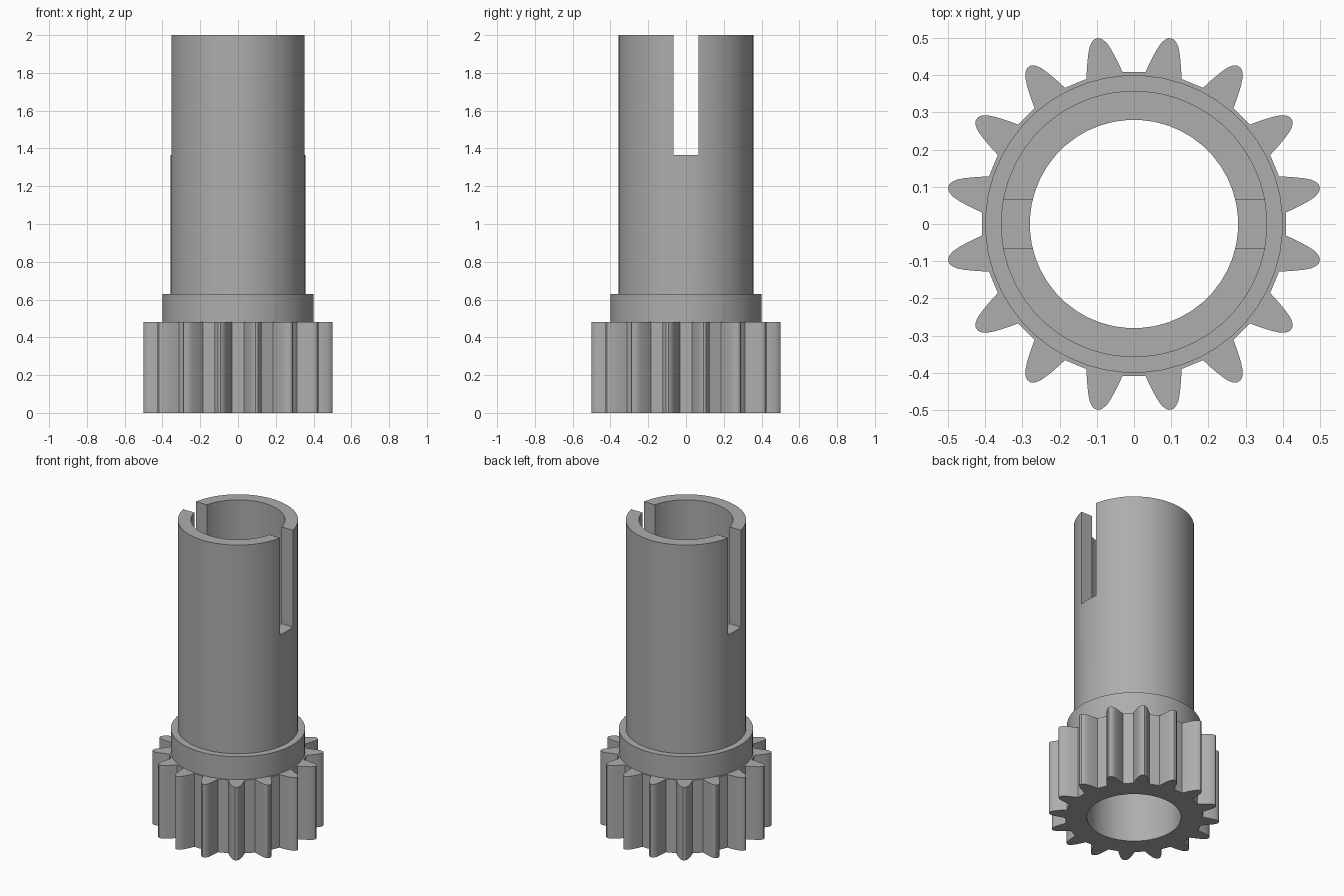
import bpy
import bmesh
from math import cos, sin, pi, atan2, hypot, radians

cube = bpy.data.objects.get("Cube")
if cube:
    bpy.data.objects.remove(cube, do_unlink=True)

BORE = 0.28
GEAR_TOP = 0.48
COLLAR_TOP = 0.63
SLOT_FLOOR = 1.365
HEIGHT = 2.0
TEETH = 16
SEGMENTS = 48

grey = bpy.data.materials.new("plain grey")
grey.use_nodes = True
colour = (0.42, 0.42, 0.42, 1)
grey.diffuse_color = colour
grey.node_tree.nodes["Principled BSDF"].inputs["Base Color"].default_value = colour


def ring_solid(name, rings):
    """Closed solid from matching rings of points; the last joins the first."""
    bm = bmesh.new()
    loops = [[bm.verts.new(p) for p in ring] for ring in rings]
    count = len(loops[0])
    for i, loop in enumerate(loops):
        following = loops[(i + 1) % len(loops)]
        for j in range(count):
            k = (j + 1) % count
            bm.faces.new((loop[j], loop[k], following[k], following[j]))
    bmesh.ops.recalc_face_normals(bm, faces=bm.faces)
    mesh = bpy.data.meshes.new(name)
    bm.to_mesh(mesh)
    bm.free()
    mesh.materials.append(grey)
    obj = bpy.data.objects.new(name, mesh)
    bpy.context.collection.objects.link(obj)
    return obj


def select_only(obj):
    bpy.ops.object.select_all(action="DESELECT")
    obj.select_set(True)
    bpy.context.view_layer.objects.active = obj


def circle(radius, z):
    steps = [(i + 0.5) * 2 * pi / SEGMENTS for i in range(SEGMENTS)]
    return [(radius * cos(a), radius * sin(a), z) for a in steps]


# Gear: one rounded tooth flank as (distance out, half width), mirrored
flank = [(0.407, 0.049), (0.425, 0.045), (0.447, 0.039), (0.47, 0.032),
         (0.49, 0.024), (0.502, 0.015), (0.508, 0.006)]
tooth = [(r, -w) for r, w in flank] + [(r, w) for r, w in reversed(flank)]
outline = []
for t in range(TEETH):
    centre = (t + 0.5) * 2 * pi / TEETH
    outline += [(hypot(r, w), centre + atan2(w, r)) for r, w in tooth]
    outline.append((0.409, centre + pi / TEETH))


def gear_ring(z, radius=None):
    return [((radius or r) * cos(a), (radius or r) * sin(a), z) for r, a in outline]


gear = ring_solid("gear", [gear_ring(0, BORE), gear_ring(0),
                           gear_ring(GEAR_TOP), gear_ring(GEAR_TOP, BORE)])

# Collar and tube turned from one profile
profile = [(BORE, GEAR_TOP), (0.4, GEAR_TOP), (0.4, COLLAR_TOP),
           (0.358, COLLAR_TOP), (0.358, HEIGHT), (BORE, HEIGHT)]
tube = ring_solid("collar_and_tube", [circle(r, z) for r, z in profile])

# Slot cut across both sides of the tube
bpy.ops.mesh.primitive_cube_add(size=1, location=(0, 0, SLOT_FLOOR + 0.5))
cutter = bpy.context.object
cutter.name = "slot_cutter"
cutter.scale = (1, 0.132, 1)
cutter.hide_render = True
cut = tube.modifiers.new("slot", "BOOLEAN")
cut.operation = "DIFFERENCE"
cut.solver = "EXACT"
cut.object = cutter
select_only(tube)
bpy.ops.object.modifier_apply(modifier=cut.name)
bpy.data.objects.remove(cutter, do_unlink=True)

for part in (gear, tube):
    select_only(part)
    bpy.ops.object.shade_smooth_by_angle(angle=radians(30))
